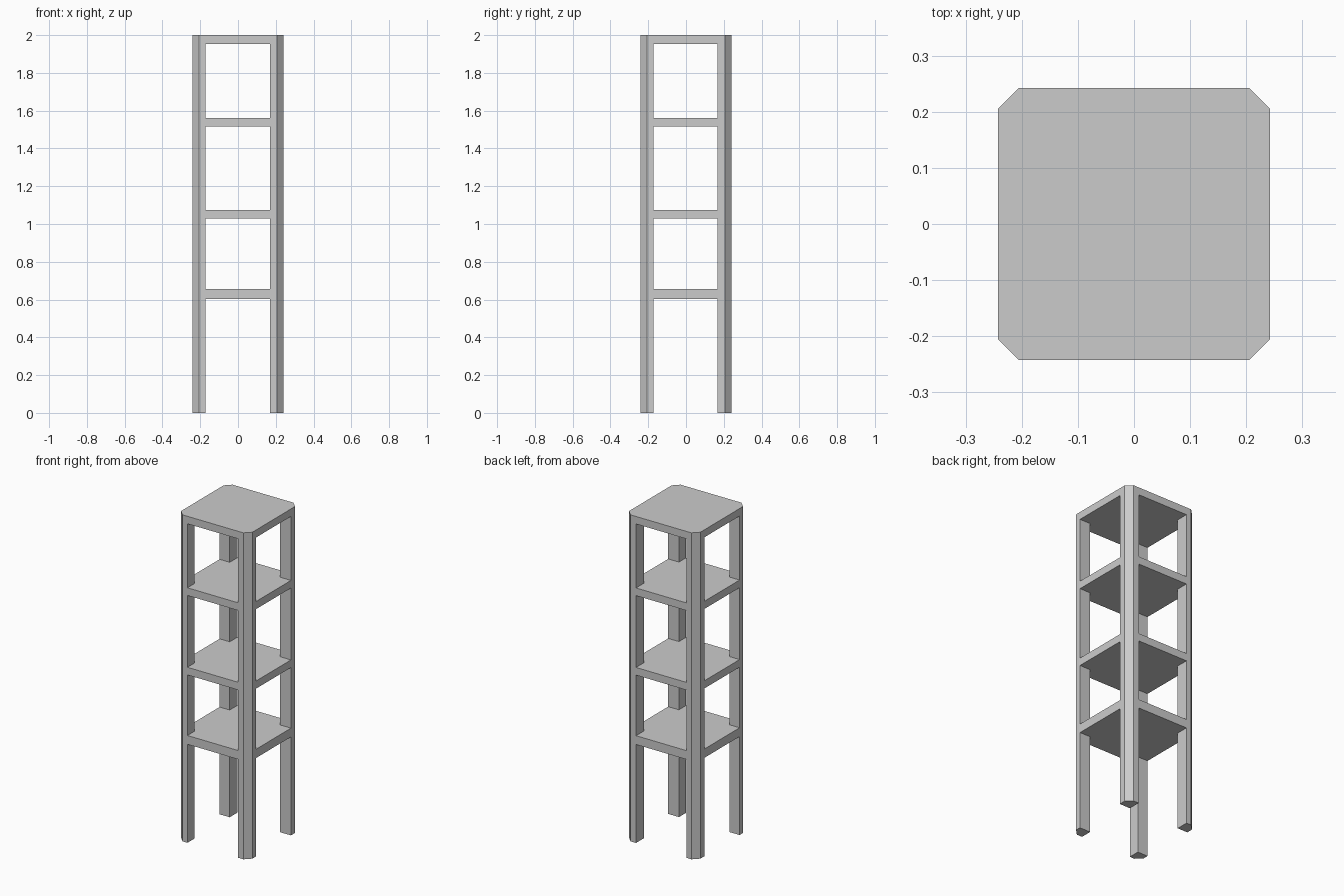
import bpy, bmesh

if "Cube" in bpy.data.objects:
    bpy.data.objects.remove(bpy.data.objects["Cube"])

OUT, CH = 0.242, 0.206             # half width, chamfer start
X0, X1, Y0, Y1 = -0.173, 0.169, -0.173, 0.167   # inner faces of the legs
FAR = 0.4
# open bays between the shelves (bottom, top)
BAYS = [(-0.1, 0.603), (0.657, 1.028), (1.075, 1.515), (1.562, 1.954)]


def add_prism(bm, outline, z0, z1):
    """Closed vertical prism from a counter-clockwise outline."""
    face = bm.faces.new([bm.verts.new((x, y, z0)) for x, y in outline])
    ext = bmesh.ops.extrude_face_region(bm, geom=[face], use_keep_orig=True)
    moved = [v for v in ext["geom"] if isinstance(v, bmesh.types.BMVert)]
    bmesh.ops.translate(bm, verts=moved, vec=(0, 0, z1 - z0))


def make_object(name, prisms):
    bm = bmesh.new()
    for p in prisms:
        add_prism(bm, *p)
    bmesh.ops.recalc_face_normals(bm, faces=bm.faces)
    mesh = bpy.data.meshes.new(name)
    bm.to_mesh(mesh)
    bm.free()
    obj = bpy.data.objects.new(name, mesh)
    bpy.context.collection.objects.link(obj)
    return obj


# Chamfered square column: becomes the legs, shelves and top in one piece
octagon = [(-CH, -OUT), (CH, -OUT), (OUT, -CH), (OUT, CH),
           (CH, OUT), (-CH, OUT), (-OUT, CH), (-OUT, -CH)]
stand = make_object("shelf_stand", [(octagon, 0, 2)])

# Plus-shaped cutters open every bay on all four sides, leaving corner legs
plus = [(X0, -FAR), (X1, -FAR), (X1, Y0), (FAR, Y0), (FAR, Y1), (X1, Y1),
        (X1, FAR), (X0, FAR), (X0, Y1), (-FAR, Y1), (-FAR, Y0), (X0, Y0)]
cutter = make_object("bay_cutter", [(plus, a, b) for a, b in BAYS])
cutter.hide_render = True

mod = stand.modifiers.new("open_bays", 'BOOLEAN')
mod.operation = 'DIFFERENCE'
mod.solver = 'EXACT'
mod.object = cutter
bpy.context.view_layer.objects.active = stand
bpy.ops.object.modifier_apply(modifier=mod.name)
bpy.data.objects.remove(cutter)
